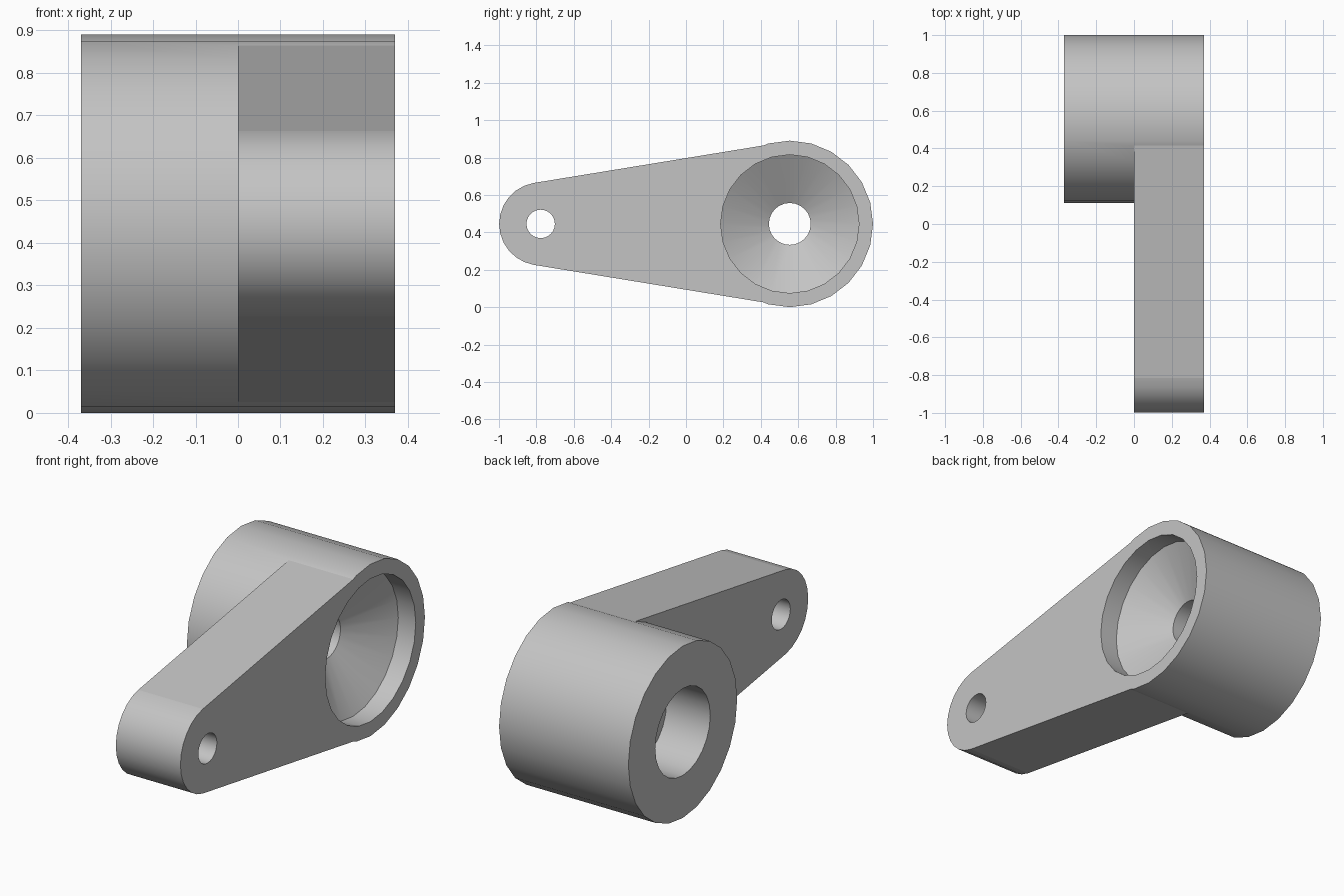
import bpy, bmesh
from math import sin, cos, pi, radians

cube = bpy.data.objects.get("Cube")
if cube:
    bpy.data.objects.remove(cube, do_unlink=True)

HALF = 0.37               # half of the barrel length
CZ = 0.445                # height of both axes
BIG_Y, BIG_R = 0.555, 0.445
PIN_Y, PIN_R = -0.777, 0.222

grey = bpy.data.materials.new("plain grey")
grey.use_nodes = True
grey.diffuse_color = (0.55, 0.55, 0.55, 1)
grey.node_tree.nodes["Principled BSDF"].inputs["Base Color"].default_value = (0.55, 0.55, 0.55, 1)


def finish(name, bm):
    bmesh.ops.recalc_face_normals(bm, faces=bm.faces)
    mesh = bpy.data.meshes.new(name)
    bm.to_mesh(mesh)
    bm.free()
    mesh.materials.append(grey)
    obj = bpy.data.objects.new(name, mesh)
    bpy.context.scene.collection.objects.link(obj)
    return obj


def lathe(name, y, profile, sides=24):
    """Solid turned around the x direction from (x, radius) pairs."""
    bm = bmesh.new()
    rings = [[bm.verts.new((x, y + r * cos(2 * pi * i / sides), CZ + r * sin(2 * pi * i / sides)))
              for i in range(sides)] for x, r in profile]
    for a, b in zip(rings, rings[1:]):
        for i in range(sides):
            j = (i + 1) % sides
            bm.faces.new((a[i], a[j], b[j], b[i]))
    bm.faces.new(rings[0])
    bm.faces.new(rings[-1])
    return finish(name, bm)


def extrude_outline(name, outline, x0, x1):
    bm = bmesh.new()
    face = bm.faces.new([bm.verts.new((x0, y, z)) for y, z in outline])
    new = bmesh.ops.extrude_face_region(bm, geom=[face])["geom"]
    bmesh.ops.translate(bm, vec=(x1 - x0, 0, 0),
                        verts=[v for v in new if isinstance(v, bmesh.types.BMVert)])
    return finish(name, bm)


def combine(target, other, operation):
    mod = target.modifiers.new(operation.lower(), 'BOOLEAN')
    mod.operation = operation
    mod.solver = 'EXACT'
    mod.object = other
    other.hide_render = True
    bpy.context.view_layer.objects.active = target
    bpy.ops.object.modifier_apply(modifier=mod.name)
    bpy.data.objects.remove(other, do_unlink=True)


# Barrel and tapered arm with a rounded tip
body = lathe("lever_arm_with_barrel", BIG_Y, [(-HALF, BIG_R), (HALF, BIG_R)])
tip = [radians(100 + 160 * i / 12) for i in range(13)]
outline = [(PIN_Y + PIN_R * cos(a), CZ + PIN_R * sin(a)) for a in tip]
outline += [(0.43, CZ - 0.422), (BIG_Y, CZ - 0.4), (BIG_Y, CZ + 0.4), (0.43, CZ + 0.422)]
arm = extrude_outline("arm", outline, 0, HALF)
combine(body, arm, 'UNION')

# Conical recess, narrow bore and wide rear bore in one turned cutter
bore = lathe("bore_cutter", BIG_Y, [(0.5, 0.37), (0.27, 0.37), (0.12, 0.112),
                                    (-0.12, 0.112), (-0.12, 0.225), (-0.5, 0.225)])
combine(body, bore, 'DIFFERENCE')

# Pin hole in the arm tip
pin = lathe("pin_cutter", PIN_Y, [(-0.1, 0.076), (0.5, 0.076)])
combine(body, pin, 'DIFFERENCE')

# Smooth round walls, crisp borders on the flat sides of the arm
bpy.ops.object.select_all(action='DESELECT')
body.select_set(True)
bpy.context.view_layer.objects.active = body
bpy.ops.object.shade_smooth_by_angle(angle=radians(30))
bm = bmesh.new()
bm.from_mesh(body.data)
for f in bm.faces:
    if abs(f.normal.x) < 0.5 and f.calc_area() > 0.2:
        for e in f.edges:
            e.smooth = False
bm.to_mesh(body.data)
bm.free()
